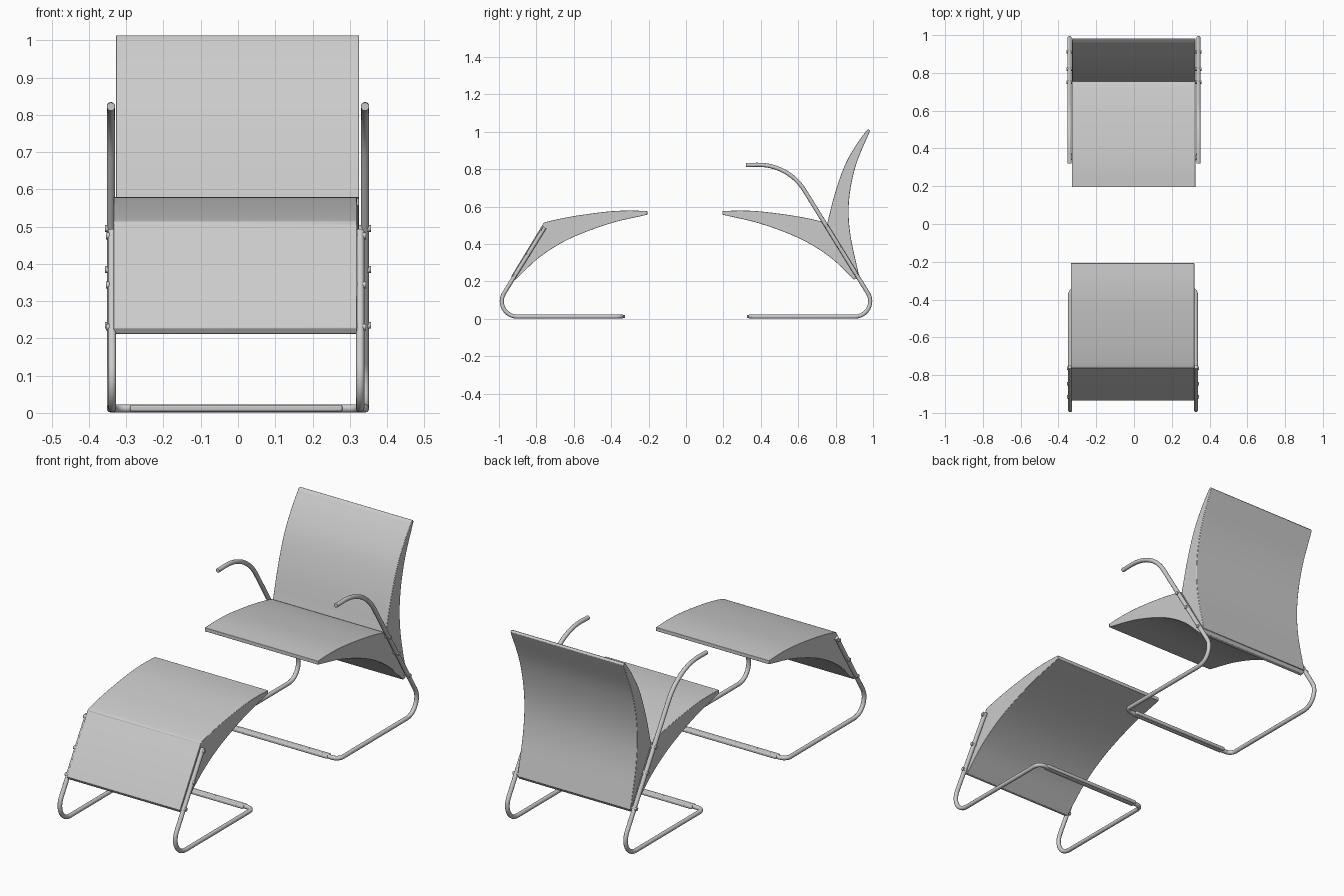
import bpy, bmesh, math
from mathutils import Vector

if "Cube" in bpy.data.objects:
    bpy.data.objects.remove(bpy.data.objects["Cube"])

TUBE_R = 0.011


def smooth(pts, n=6):
    """Catmull-Rom samples through 2D points."""
    p = [Vector(q) for q in pts]
    p = [2 * p[0] - p[1]] + p + [2 * p[-1] - p[-2]]
    out = []
    for i in range(1, len(p) - 2):
        a, b, c, d = p[i - 1:i + 3]
        for k in range(n):
            t = k / n
            out.append(0.5 * (2 * b + (c - a) * t + (2 * a - 5 * b + 4 * c - d) * t ** 2
                              + (3 * b - a - 3 * c + d) * t ** 3))
    return out + [p[-2]]


def finish(ob, angle=35):
    bpy.ops.object.select_all(action='DESELECT')
    ob.select_set(True)
    bpy.context.view_layer.objects.active = ob
    bpy.ops.object.shade_smooth_by_angle(angle=math.radians(angle))


def slab(name, profile, x0, x1):
    """Side profile (y, z) extruded across x with softened rims."""
    bm = bmesh.new()
    face = bm.faces.new([bm.verts.new((x0, y, z)) for y, z in profile])
    ext = bmesh.ops.extrude_face_region(bm, geom=[face])
    verts = [v for v in ext['geom'] if isinstance(v, bmesh.types.BMVert)]
    bmesh.ops.translate(bm, verts=verts, vec=(x1 - x0, 0, 0))
    bmesh.ops.recalc_face_normals(bm, faces=bm.faces)
    me = bpy.data.meshes.new(name)
    bm.to_mesh(me)
    bm.free()
    ob = bpy.data.objects.new(name, me)
    bpy.context.collection.objects.link(ob)
    mod = ob.modifiers.new("soft_rim", 'BEVEL')
    mod.width, mod.segments = 0.003, 2
    mod.limit_method, mod.angle_limit = 'ANGLE', math.radians(35)
    finish(ob)
    return ob


def rounded_path(corners, n=12):
    """Corners given as (point, radius) become arcs."""
    out = [Vector(corners[0][0])]
    for i in range(1, len(corners) - 1):
        p, r = Vector(corners[i][0]), corners[i][1]
        u = (Vector(corners[i - 1][0]) - p).normalized()
        v = (Vector(corners[i + 1][0]) - p).normalized()
        half = u.angle(v) / 2
        t = r / math.tan(half)
        c = p + (u + v).normalized() * (r / math.sin(half))
        a, b = (p + u * t - c).normalized(), (p + v * t - c).normalized()
        out += [c + a.slerp(b, k / n) * r for k in range(n + 1)]
    return out + [Vector(corners[-1][0])]


def tube(name, pts):
    cu = bpy.data.curves.new(name, 'CURVE')
    cu.dimensions = '3D'
    cu.bevel_depth, cu.bevel_resolution, cu.use_fill_caps = TUBE_R, 4, True
    sp = cu.splines.new('POLY')
    sp.points.add(len(pts) - 1)
    for q, p in zip(sp.points, pts):
        q.co = (*p, 1)
    ob = bpy.data.objects.new(name, cu)
    bpy.context.collection.objects.link(ob)
    bpy.context.view_layer.objects.active = ob
    bpy.ops.object.select_all(action='DESELECT')
    ob.select_set(True)
    bpy.ops.object.convert(target='MESH')
    finish(bpy.context.object, 50)


def frame(name, side_path, cx):
    """Side path ends at the floor corner, then crosses to the other side."""
    other = [((2 * cx - p[0], p[1], p[2]), r) for p, r in reversed(side_path)]
    tube(name, rounded_path(side_path + other))


def bolts(name, cx, sign, x_in, x_out, heights):
    for s in (-1, 1):
        for i, z in enumerate(heights):
            y = sign * (1.05 - (z - 0.012) / 1.618)
            bpy.ops.mesh.primitive_cylinder_add(
                vertices=16, radius=0.009, depth=x_out - x_in,
                location=(cx + s * (x_in + x_out) / 2, y, z), rotation=(0, math.pi / 2, 0))
            ob = bpy.context.object
            ob.name = f"{name}_{'left' if s < 0 else 'right'}_{i + 1}"
            finish(ob)


def floor_bar(name, cx, y):
    bpy.ops.mesh.primitive_cube_add(size=1, location=(cx, y, 0.0125))
    ob = bpy.context.object
    ob.name = name
    ob.scale = (0.57, 0.038, 0.017)
    bpy.ops.object.transform_apply(location=False, rotation=False, scale=True)
    mod = ob.modifiers.new("soft_edges", 'BEVEL')
    mod.width, mod.segments = 0.005, 3
    finish(ob)


# Seat wedge, shared by chair and footrest
seat_top = smooth([(0.195, 0.576), (0.30, 0.579), (0.42, 0.572), (0.60, 0.547), (0.735, 0.518), (0.754, 0.505)])
seat_under = smooth([(0.897, 0.211), (0.77, 0.33), (0.61, 0.428), (0.40, 0.508), (0.195, 0.557)])
seat_profile = seat_top + [Vector((0.922, 0.228)), Vector((0.913, 0.213))] + seat_under
slab("chair_seat", seat_profile, -0.328, 0.325)
slab("footrest_seat", [(-y - 0.012, z) for y, z in seat_profile], -0.334, 0.319)

# Backrest wedge standing on the rear face of the seat
back_front = smooth([(0.754, 0.506), (0.797, 0.674), (0.85, 0.823), (0.91, 0.93), (0.968, 1.01)])
back_rear = smooth([(0.984, 1.005), (0.909, 0.823), (0.872, 0.636), (0.878, 0.456), (0.926, 0.228)])
slab("chair_back", back_front + [Vector((0.976, 1.014))] + back_rear + [Vector((0.921, 0.228))],
     -0.328, 0.325)

# Bent tube frames
X = 0.341
frame("chair_frame", [((X, 0.32, 0.822), 0), ((X, 0.546, 0.828), 0.29),
                      ((X, 1.05, 0.012), 0.082), ((X, 0.342, 0.012), 0.035)], 0)
FX, FC = 0.333, -0.005
frame("footrest_frame", [((FC + FX, -0.756, 0.488), 0), ((FC + FX, -1.05, 0.012), 0.082),
                         ((FC + FX, -0.342, 0.012), 0.035)], FC)

# Floor bars around the cross tubes
floor_bar("chair_floor_bar", 0, 0.344)
floor_bar("footrest_floor_bar", FC, -0.344)

# Bolts through the tubes
bolts("chair_bolt", 0, 1, 0.322, 0.357, (0.495, 0.385, 0.235))
bolts("footrest_bolt", FC, -1, 0.318, 0.349, (0.475, 0.343, 0.23))
